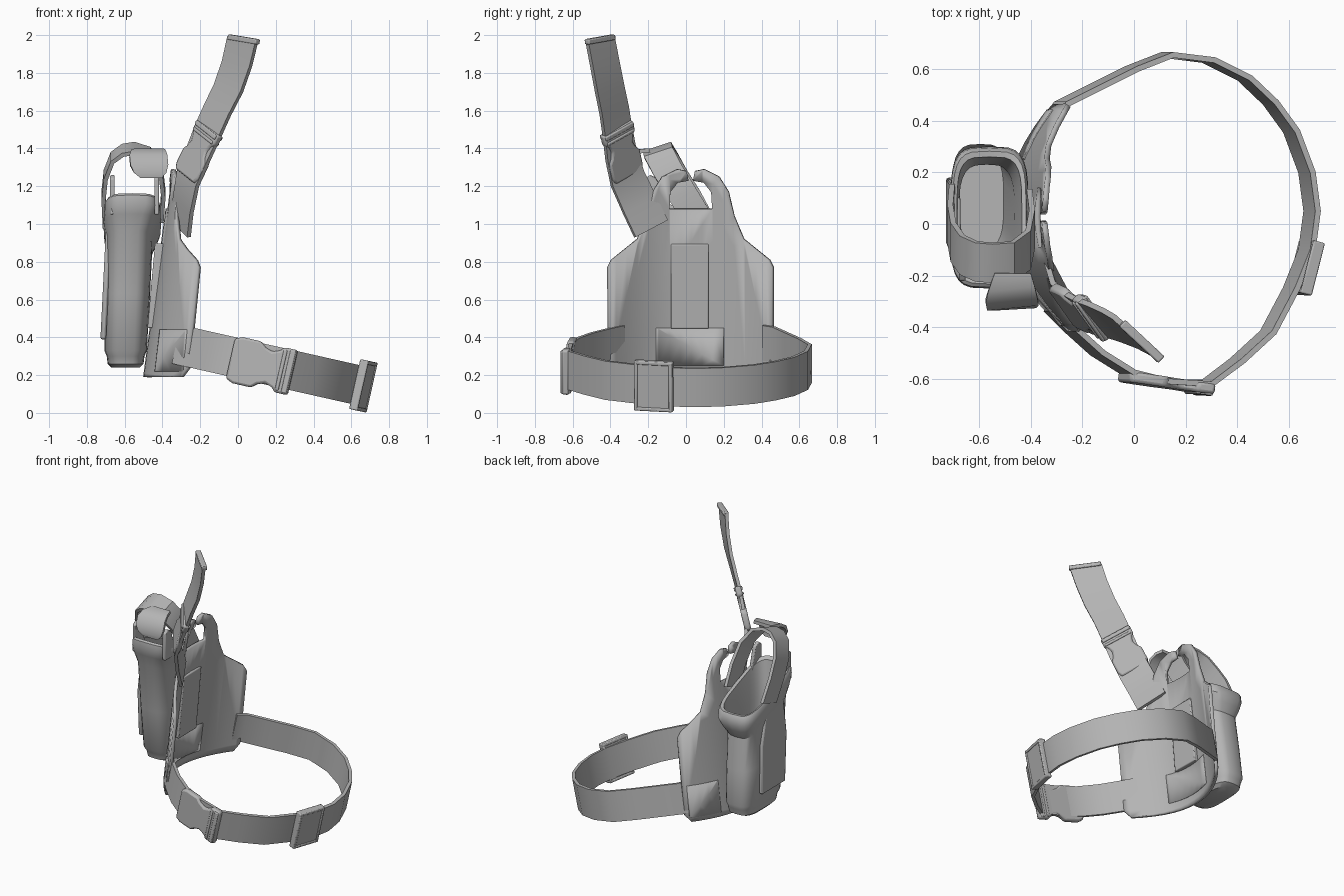
import bpy, bmesh, math
from mathutils import Vector

grey = bpy.data.materials.new("grey")
grey.diffuse_color = (0.46, 0.46, 0.46, 1)


def make(name, bm):
    bmesh.ops.recalc_face_normals(bm, faces=bm.faces[:])
    me = bpy.data.meshes.new(name)
    bm.to_mesh(me)
    bm.free()
    me.materials.append(grey)
    ob = bpy.data.objects.new(name, me)
    bpy.context.collection.objects.link(ob)
    return ob


def bevel(ob, width):
    m = ob.modifiers.new("bevel", 'BEVEL')
    m.width, m.segments, m.limit_method = width, 2, 'ANGLE'


def loft(bm, rings):
    """Bridge closed rings of points and cap both ends."""
    vs = [[bm.verts.new(p) for p in r] for r in rings]
    n = len(vs[0])
    for a, b in zip(vs, vs[1:]):
        for i in range(n):
            bm.faces.new((a[i], a[(i + 1) % n], b[(i + 1) % n], b[i]))
    bm.faces.new(vs[0])
    bm.faces.new(vs[-1])


def ribbon(name, pts, widths, thick=0.022):
    """Flat webbing swept along pts; widths is one vector or one per point."""
    pts = [Vector(p) for p in pts]
    if not isinstance(widths, list):
        widths = [widths] * len(pts)
    rings = []
    for i, p in enumerate(pts):
        t = pts[min(i + 1, len(pts) - 1)] - pts[max(i - 1, 0)]
        w = Vector(widths[i]) / 2
        n = t.cross(w).normalized() * thick / 2
        rings.append([p - w - n, p + w - n, p + w + n, p - w + n])
    bm = bmesh.new()
    loft(bm, rings)
    return make(name, bm)


def prism(name, outline, origin, u, v, thick, rnd=0.006):
    """Outline in the (u, v) plane, extruded both ways along the normal."""
    u = Vector(u).normalized()
    v = Vector(v)
    v = (v - u * v.dot(u)).normalized()
    n = u.cross(v) * thick / 2
    o = Vector(origin)
    base = [o + u * a + v * b for a, b in outline]
    bm = bmesh.new()
    loft(bm, [[p - n for p in base], [p + n for p in base]])
    ob = make(name, bm)
    bevel(ob, rnd)
    return ob


def rect(a0, a1, b0, b1):
    return [(a0, b0), (a1, b0), (a1, b1), (a0, b1)]


# Curved backing plate: x follows y (wrap round the leg) and z (lean)
CY = 0.025


def plate_x(y, z):
    wrap = (0.20 if y < CY else 0.15) + 0.04 * (1 - z)
    return -0.37 + wrap * ((y - CY) / 0.435) ** 2 - 0.12 * (1.1 - z) / 0.9


def curved_panel(name, outline, offset, thick):
    bm = bmesh.new()
    f = bm.faces.new([bm.verts.new((0, y, z)) for y, z in outline])
    f.normal_update()
    bmesh.ops.triangulate(bm, faces=[f], ngon_method='EAR_CLIP')
    for k in range(-7, 8):
        bmesh.ops.bisect_plane(bm, geom=bm.verts[:] + bm.edges[:] + bm.faces[:],
                               plane_co=(0, CY + k * 0.058 + 0.003, 0), plane_no=(0, 1, 0))
    for v in bm.verts:
        v.co.x = plate_x(v.co.y, v.co.z) + offset
    ob = make(name, bm)
    m = ob.modifiers.new("solidify", 'SOLIDIFY')
    m.thickness, m.offset = thick, 0
    return ob


half = [(0.40, 0.19), (0.432, 0.24), (0.435, 0.77), (0.415, 0.81), (0.28, 0.92), (0.23, 1.04),
        (0.20, 1.17), (0.15, 1.25), (0.07, 1.29), (0.022, 1.28), (0.012, 1.23),
        (0.07, 1.22), (0.11, 1.17), (0.115, 1.08)]
outline = [(CY + d, z) for d, z in half] + [(CY - d, z) for d, z in reversed(half)]
curved_panel("backing_plate", outline, 0, 0.022)
curved_panel("inner_patch", rect(-0.16, 0.20, 0.25, 0.45), 0.012, 0.008)
for name, y0, y1 in (("front_strap_sleeve", -0.39, -0.20), ("back_strap_sleeve", 0.25, 0.44)):
    curved_panel(name, rect(y0, y1, 0.22, 0.44), -0.012, 0.01)

# Holster body: rounded sections (z, cx, cy, half x, half y, mouth slope, corner power)
sections = [(0.24, -0.595, 0.10, 0.075, 0.15, 0, 0.6), (0.26, -0.595, 0.10, 0.095, 0.19, 0, 0.6),
            (0.30, -0.595, 0.10, 0.10, 0.20, 0, 0.6), (0.33, -0.595, 0.095, 0.112, 0.215, 0, 0.6),
            (0.60, -0.585, 0.06, 0.118, 0.225, 0.15, 0.62), (0.88, -0.575, 0.025, 0.122, 0.23, 0.4, 0.62),
            (0.95, -0.567, 0.025, 0.142, 0.26, 0.4, 0.55), (1.0, -0.56, 0.025, 0.152, 0.275, 0.4, 0.5),
            (1.045, -0.56, 0.025, 0.15, 0.27, 0.4, 0.5), (1.06, -0.56, 0.025, 0.142, 0.257, 0.4, 0.5),
            (1.05, -0.56, 0.025, 0.126, 0.235, 0.4, 0.5), (0.85, -0.57, 0.025, 0.108, 0.205, 0.3, 0.6),
            (0.35, -0.59, 0.09, 0.085, 0.18, 0, 0.6)]


def section(z, cx, cy, hx, hy, s, e):
    pts = []
    for i in range(28):
        a = math.tau * i / 28
        c, d = math.cos(a), math.sin(a)
        x = math.copysign(abs(c) ** e, c) * hx
        y = math.copysign(abs(d) ** e, d) * hy
        pts.append((cx + x, cy + y, z - s * y))
    return pts


bm = bmesh.new()
loft(bm, [section(*s) for s in sections])
make("holster_body", bm)

# Raised outer panel, spacer to the plate, and guard tabs at the mouth
prism("outer_panel", [(-0.08, 0.39), (0.18, 0.39), (0.16, 0.72), (0.10, 0.93), (-0.10, 0.97), (-0.12, 0.72)],
      (-0.733, 0, 0), (0, 1, 0), (0.05, 0, 1), 0.03, 0.01)
prism("plate_spacer", rect(-0.08, 0.12, 0.45, 0.90), (-0.485, 0, 0), (0, 1, 0), (0.09, 0, 1), 0.07)
for name, x in (("outer_guard_tab", -0.665), ("inner_guard_tab", -0.43)):
    prism(name, [(-0.22, 1.05), (-0.10, 1.05), (-0.15, 1.24), (-0.19, 1.26), (-0.22, 1.24)],
          (x, 0, 0), (0, 1, 0), (0, 0, 1), 0.025)

# Retention hood: slanted band over the mouth and a thumb lobe in front
ribbon("hood_band", [(-0.705, 0.08, 1.00), (-0.712, 0.0, 1.15), (-0.70, -0.07, 1.26), (-0.665, -0.12, 1.35),
                     (-0.61, -0.145, 1.39), (-0.55, -0.15, 1.40), (-0.47, -0.145, 1.375), (-0.41, -0.10, 1.29),
                     (-0.395, -0.02, 1.16), (-0.405, 0.06, 1.03)], (0, 0.15, 0.05))
ribbon("hood_lobe", [(-0.47, -0.19, 1.39), (-0.475, -0.25, 1.385), (-0.475, -0.29, 1.36),
                     (-0.47, -0.315, 1.31), (-0.465, -0.32, 1.27), (-0.46, -0.315, 1.245)],
       [(0.14, 0, 0), (0.18, 0.02, 0), (0.20, 0.02, 0), (0.20, 0.02, 0), (0.17, 0.01, 0), (0.11, 0, 0)])

# Leg strap: loop lying in a plane that drops towards +x
LEAN = Vector((0.22, 0, 0.975))


def leg_z(x):
    return 0.29 - 0.225 * x


loop = [(-0.32, -0.33), (-0.24, -0.41), (-0.14, -0.50), (-0.02, -0.575), (0.12, -0.61), (0.28, -0.62),
        (0.40, -0.53), (0.52, -0.42), (0.61, -0.25), (0.67, -0.10), (0.69, 0.05), (0.67, 0.20),
        (0.61, 0.36), (0.53, 0.47), (0.43, 0.565), (0.29, 0.635), (0.13, 0.655), (-0.01, 0.60),
        (-0.15, 0.53), (-0.28, 0.465), (-0.32, 0.41)]
ribbon("leg_strap", [(x, y, leg_z(x)) for x, y in loop], LEAN * 0.21)

# Side-release buckles: waisted outline mirrored across the strap, with end bars
clip = [(-0.17, 0.108), (-0.13, 0.125), (-0.03, 0.125), (0.0, 0.10), (0.04, 0.085),
        (0.08, 0.10), (0.10, 0.122), (0.17, 0.122)]


def buckle(name, origin, u, v, s, k):
    pts = [(a * s, b * k) for a, b in clip]
    prism(name + "_body", pts + [(a, -b) for a, b in reversed(pts)], origin, u, v, 0.042, 0.012)
    for part, a0, a1, h in (("_loop_bar", 0.135, 0.165, 0.115), ("_inner_bar", 0.10, 0.12, 0.11)):
        prism(name + part, rect(a0 * s, a1 * s, -h * k, h * k), origin, u, v, 0.056)


buckle("leg_buckle", (0.125, -0.615, 0.25), (0.34, -0.05, -0.078), LEAN, 1, 1)

# Strap slider: solid plate round the strap with a raised rim
at, along = (0.664, -0.17, 0.143), (0.24, 0.95, -0.05)
prism("slider_plate", rect(-0.10, 0.10, -0.13, 0.13), at, along, LEAN, 0.036)
for part, r in (("front", rect(-0.105, -0.085, -0.135, 0.135)), ("back", rect(0.085, 0.105, -0.135, 0.135)),
                ("top", rect(-0.105, 0.105, 0.115, 0.135)), ("bottom", rect(-0.105, 0.105, -0.135, -0.115))):
    prism("slider_" + part, r, at, along, LEAN, 0.046)

# Hanging strap rising to the waist, with its buckle and hemmed end
hang = [(-0.305, -0.185, 0.975), (-0.29, -0.245, 1.10), (-0.265, -0.31, 1.24), (-0.21, -0.345, 1.37),
        (-0.155, -0.365, 1.50), (-0.11, -0.38, 1.60), (-0.05, -0.405, 1.72), (-0.005, -0.43, 1.85),
        (0.025, -0.455, 1.98)]
across = [(0.09, -0.17, -0.09), (0.09, -0.17, -0.085), (0.10, -0.165, -0.08), (0.11, -0.15, -0.07),
          (0.125, -0.14, -0.06), (0.13, -0.14, -0.05), (0.14, -0.14, -0.04), (0.145, -0.14, -0.03),
          (0.15, -0.14, -0.025)]
ribbon("hanging_strap", hang, across)
buckle("hanging_buckle", (-0.21, -0.34, 1.38), (0.12, -0.055, 0.25), (0.11, -0.15, -0.07), 0.86, 0.86)
prism("strap_end_hem", rect(-0.104, 0.104, -0.014, 0.014), (0.03, -0.455, 1.977),
      (0.15, -0.14, -0.025), (0.03, -0.02, 0.13), 0.035)

# Smooth shading with crisp edges
for ob in bpy.context.scene.objects:
    ob.select_set(True)
    bpy.context.view_layer.objects.active = ob
bpy.ops.object.shade_smooth_by_angle(angle=math.radians(32))
